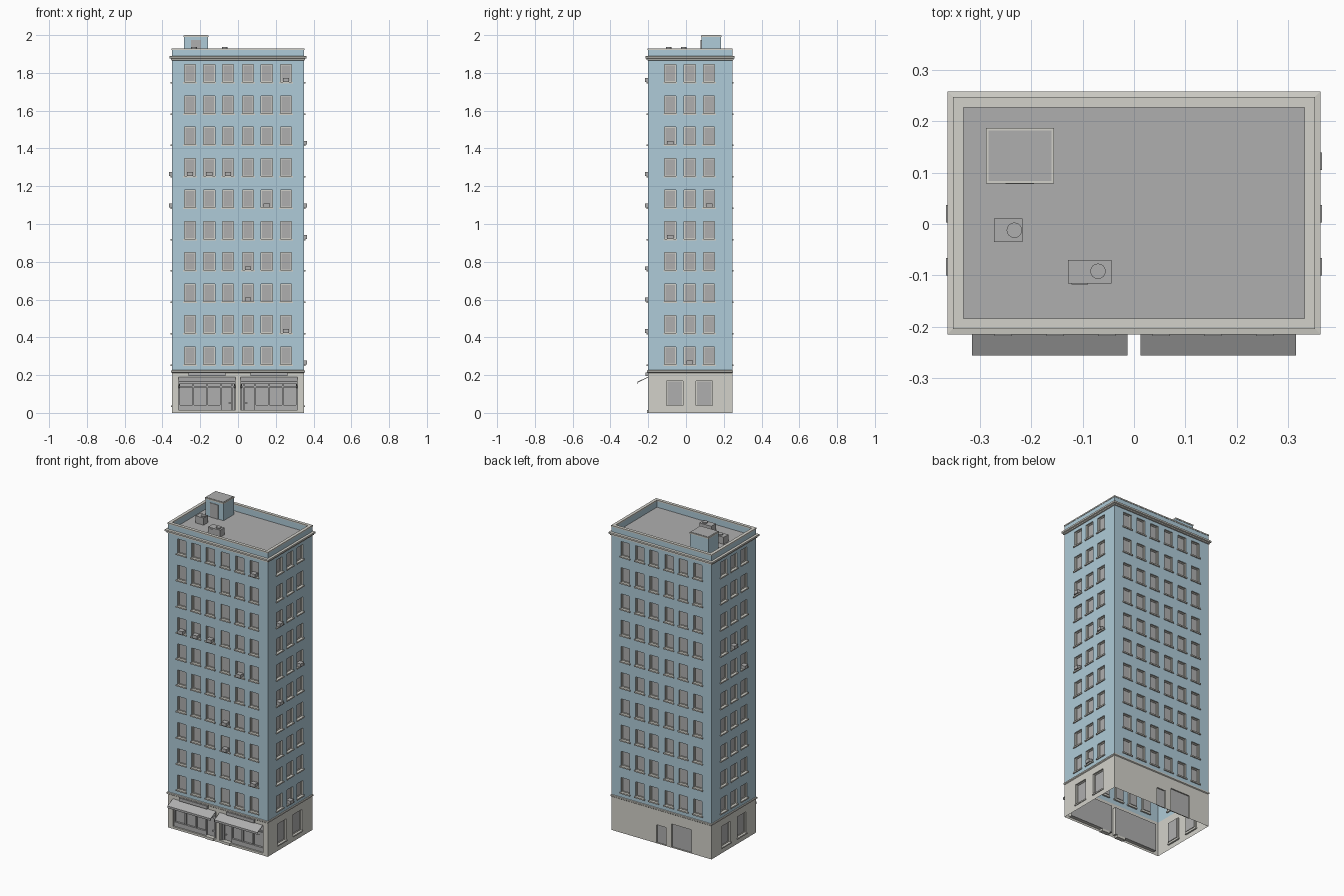
import bpy, bmesh, math
from mathutils import Vector

if "Cube" in bpy.data.objects:
    bpy.data.objects.remove(bpy.data.objects["Cube"])

def mat(name, c):
    m = bpy.data.materials.new(name)
    m.diffuse_color = (*c, 1)
    m.use_nodes = True
    m.node_tree.nodes["Principled BSDF"].inputs["Base Color"].default_value = m.diffuse_color
    return m

BLUE = mat("blue_wall", (0.43, 0.60, 0.69))
TRIM = mat("stone_trim", (0.65, 0.64, 0.59))
GREY = mat("plain_grey", (0.43, 0.43, 0.43))

X, Y0, Y1 = 0.35, -0.202, 0.245
BASE, ROOF, TOP = 0.222, 1.885, 1.928

# each side: wall centre, direction along the wall, outward normal, extent
SIDES = {
    "front": (Vector((0, Y0, 0)), Vector((1, 0, 0)), Vector((0, -1, 0)), -X, X),
    "right": (Vector((X, 0, 0)), Vector((0, 1, 0)), Vector((1, 0, 0)), Y0, Y1),
    "back": (Vector((0, Y1, 0)), Vector((-1, 0, 0)), Vector((0, 1, 0)), -X, X),
    "left": (Vector((-X, 0, 0)), Vector((0, -1, 0)), Vector((-1, 0, 0)), -Y1, -Y0),
}

def at(side, u, z, d):
    c, ud, n = SIDES[side][:3]
    return c + ud * u + n * d + Vector((0, 0, z))

def finish(bm, name, mats):
    bmesh.ops.remove_doubles(bm, verts=bm.verts, dist=1e-5)
    me = bpy.data.meshes.new(name)
    bm.to_mesh(me)
    bm.free()
    for m in mats:
        me.materials.append(m)
    ob = bpy.data.objects.new(name, me)
    bpy.context.collection.objects.link(ob)
    return ob

def quad(bm, pts, mi=0):
    f = bm.faces.new([bm.verts.new(p) for p in pts])
    f.material_index = mi

def add_box(bm, lo, hi, place=lambda x, y, z: Vector((x, y, z))):
    vs = [bm.verts.new(place(x, y, z)) for x in (lo[0], hi[0])
          for y in (lo[1], hi[1]) for z in (lo[2], hi[2])]
    fs = [bm.faces.new([vs[i] for i in q]) for q in
          ((0, 1, 3, 2), (4, 6, 7, 5), (0, 4, 5, 1), (2, 3, 7, 6), (0, 2, 6, 4), (1, 5, 7, 3))]
    bmesh.ops.recalc_face_normals(bm, faces=fs)

def side_box(bm, side, u0, u1, z0, z1, d0, d1):
    add_box(bm, (u0, d0, z0), (u1, d1, z1), lambda u, d, z: at(side, u, z, d))

def boxes(name, material, items):
    bm = bmesh.new()
    for lo, hi in items:
        add_box(bm, lo, hi)
    return finish(bm, name, [material])

def rect(side, h, inset, d):
    u0, u1, z0, z1 = h[:4]
    return [at(side, u, z, d) for u, z in ((u0 + inset, z0 + inset), (u1 - inset, z0 + inset),
                                           (u1 - inset, z1 - inset), (u0 + inset, z1 - inset))]

# wall sheet with recessed, framed openings
WINDOW = ((0, 0), (0, -0.010), (0.005, -0.010), (0.005, -0.014))
PANEL = ((0, 0), (0, -0.008))
SHOP = ((0, 0), (0, -0.022))

def wall(name, side, z0, z1, holes, material, profile=WINDOW):
    bm = bmesh.new()
    u0, u1 = SIDES[side][3:]
    us = sorted({round(v, 5) for v in [u0, u1] + [h[i] for h in holes for i in (0, 1)]})
    zs = sorted({round(v, 5) for v in [z0, z1] + [h[i] for h in holes for i in (2, 3)]})
    for a, b in zip(us, us[1:]):
        for c, d in zip(zs, zs[1:]):
            m, k = (a + b) / 2, (c + d) / 2
            if not any(h[0] < m < h[1] and h[2] < k < h[3] for h in holes):
                quad(bm, rect(side, (a, b, c, d), 0, 0))
    for h in holes:
        rings = [rect(side, h, i, d) for i, d in profile]
        for r, s in zip(rings, rings[1:]):
            for i in range(4):
                j = (i + 1) % 4
                quad(bm, (r[i], r[j], s[j], s[i]), 1)
        quad(bm, rings[-1], 2)
    return finish(bm, name, [material, TRIM, GREY])

# upper storeys: ten rows of windows on all four sides
LONG = [-0.254, -0.153, -0.053, 0.053, 0.153, 0.254]
SHORT = [-0.083, 0.02, 0.122]
COLS = {"front": LONG, "back": LONG, "right": SHORT, "left": [-y for y in SHORT]}
row_z = lambda r: 0.256 + 0.1661 * r
# window air conditioners as (row, column)
UNITS = {"front": [(1, 5), (2, 3), (3, 3), (5, 4), (6, 0), (6, 1), (6, 2), (9, 5)],
         "right": [(7, 0), (5, 2), (4, 0), (0, 1)], "left": [(6, 1), (5, 0)], "back": []}
for s, cols in COLS.items():
    wall(s + "_upper_wall", s, BASE, TOP,
         [(c - 0.03, c + 0.03, row_z(r), row_z(r) + 0.094) for r in range(10) for c in cols], BLUE)
    bm = bmesh.new()
    for r in range(10):
        for c in cols:
            side_box(bm, s, c - 0.036, c + 0.036, row_z(r) - 0.007, row_z(r) + 0.001, -0.01, 0.007)
    finish(bm, s + "_window_sills", [TRIM])
    if UNITS[s]:
        bm = bmesh.new()
        for r, c in UNITS[s]:
            side_box(bm, s, cols[c] - 0.017, cols[c] + 0.017, row_z(r) + 0.001, row_z(r) + 0.022, -0.014, 0.016)
        finish(bm, s + "_window_air_conditioners", [GREY])

# ground storey
wins = [(-0.103, -0.015, 0.037, 0.17), (0.053, 0.141, 0.037, 0.17)]
wall("right_base_wall", "right", 0, BASE, wins, TRIM)
wall("left_base_wall", "left", 0, BASE, [(-h[1], -h[0], h[2], h[3]) for h in wins], TRIM)
wall("back_base_wall", "back", 0, BASE, [(-0.035, 0.03, 0.003, 0.117), (0.07, 0.21, 0.003, 0.15)], TRIM, PANEL)
wall("front_base_wall", "front", 0, BASE, [(-0.315, -0.013, 0.014, 0.19), (0.013, 0.315, 0.014, 0.19)], TRIM, SHOP)
bm = bmesh.new()
for s, hs in (("right", wins), ("left", [(-h[1], -h[0]) for h in wins])):
    for h in hs:
        side_box(bm, s, h[0] - 0.004, h[1] + 0.004, 0.03, 0.038, -0.01, 0.005)
finish(bm, "base_window_sills", [TRIM])

# shopfront frames, doors, steps, sign boards and awnings (mirrored pair)
for tag, k in (("left", -1), ("right", 1)):
    def shop(name, material, parts):
        boxes(f"{tag}_shop_{name}", material,
              [((min(k * a, k * b), y0, z0), (max(k * a, k * b), y1, z1)) for a, b, y0, y1, z0, z1 in parts])
    yb = Y0 + 0.022
    shop("frame", GREY,
         [(u - 0.004, u + 0.004, yb - 0.01, yb, 0.014, 0.19) for u in (0.018, 0.03, 0.09, 0.163, 0.237, 0.311)]
         + [(0.013, 0.315, yb - 0.01, yb, 0.135, 0.143), (0.09, 0.315, yb - 0.012, yb, 0.014, 0.042)])
    shop("door_handle", GREY, [(0.036, 0.05, yb - 0.008, yb, 0.05, 0.055)])
    shop("step", TRIM, [(0.028, 0.086, Y0 - 0.004, yb, 0, 0.016)])
    shop("sign_board", GREY, [(0.067, 0.262, Y0 - 0.012, Y0, 0.194, 0.214)])
    bm = bmesh.new()
    prof = [(Y0, 0.191), (-0.256, 0.165), (-0.256, 0.152), (-0.253, 0.152), (-0.253, 0.162), (Y0, 0.187)]
    a, b = sorted((k * 0.013, k * 0.315))
    f = bm.faces.new([bm.verts.new((a, y, z)) for y, z in prof])
    ex = bmesh.ops.extrude_face_region(bm, geom=[f])
    bmesh.ops.translate(bm, vec=(b - a, 0, 0), verts=[v for v in ex["geom"] if isinstance(v, bmesh.types.BMVert)])
    # thin support arms
    for u in (a + 0.003, b - 0.003):
        quad(bm, [(u - 0.002, Y0, 0.132), (u + 0.002, Y0, 0.132), (u + 0.002, -0.254, 0.153), (u - 0.002, -0.254, 0.153)])
    bmesh.ops.recalc_face_normals(bm, faces=bm.faces)
    finish(bm, f"{tag}_awning", [GREY])

# rectangular mouldings swept round the building from an (outward, z) profile
def band(name, prof, material, x=X, y0=Y0, y1=Y1):
    bm = bmesh.new()
    loops = [[(-x - o, y0 - o, z), (x + o, y0 - o, z), (x + o, y1 + o, z), (-x - o, y1 + o, z)] for o, z in prof]
    for r, s in zip(loops, loops[1:]):
        for i in range(4):
            j = (i + 1) % 4
            quad(bm, (r[i], r[j], s[j], s[i]))
    return finish(bm, name, [material])

band("base_ledge", [(0, 0.212), (0.005, 0.216), (0.005, 0.224), (0, 0.226)], TRIM)
band("cornice", [(0, 1.866), (0.006, 1.868), (0.006, 1.875), (0.013, 1.878), (0.013, 1.888), (0, 1.89)], TRIM)
band("parapet_coping", [(0, 1.922), (0.002, 1.922), (0.002, 1.93), (-0.018, 1.93), (-0.018, 1.922)], TRIM)
band("parapet_inner_face", [(-0.018, 1.925), (-0.018, ROOF)], BLUE)

# flat roof
bm = bmesh.new()
quad(bm, [(-X + 0.018, Y0 + 0.018, ROOF), (X - 0.018, Y0 + 0.018, ROOF),
          (X - 0.018, Y1 - 0.018, ROOF), (-X + 0.018, Y1 - 0.018, ROOF)])
finish(bm, "roof_deck", [GREY])

# stair house on the roof
boxes("stair_house", BLUE, [((-0.286, 0.081, ROOF), (-0.158, 0.185, 1.992))])
boxes("stair_house_coping", TRIM, [((-0.288, 0.079, 1.99), (-0.156, 0.187, 1.998))])
boxes("stair_house_roof", GREY, [((-0.283, 0.084, 1.99), (-0.161, 0.182, 2.0))])
boxes("stair_house_door", GREY, [((-0.25, 0.078, ROOF), (-0.195, 0.083, 1.975))])

# rooftop cooling units with round fans
for n, (x0, x1, y0, y1, cx, cy) in enumerate(((-0.272, -0.217, -0.035, 0.011, -0.233, -0.012),
                                              (-0.128, -0.044, -0.116, -0.07, -0.07, -0.092))):
    boxes(f"roof_unit_{n + 1}", GREY, [((x0, y0, ROOF), (x1, y1, 1.93))])
    bpy.ops.mesh.primitive_cylinder_add(vertices=16, radius=0.015, depth=0.008, location=(cx, cy, 1.932))
    fan = bpy.context.object
    fan.name = f"roof_unit_fan_{n + 1}"
    fan.data.materials.append(GREY)
    bpy.ops.object.shade_smooth_by_angle(angle=math.radians(30))
boxes("roof_unit_panel", GREY, [((-0.122, -0.118, 1.89), (-0.09, -0.115, 1.922))])
